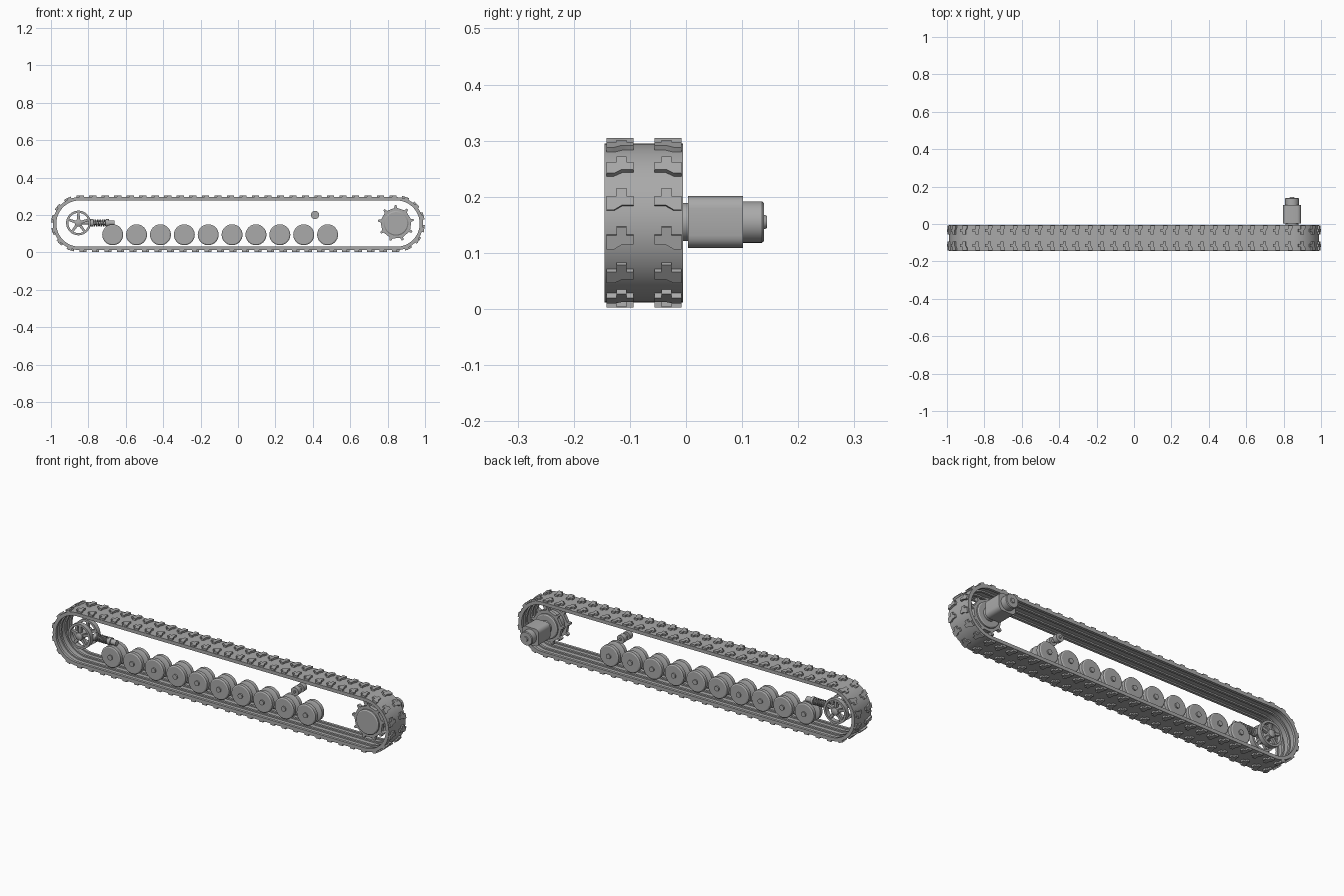
import bpy, bmesh, math
from math import pi, sin, cos
from mathutils import Vector

old = bpy.data.objects.get("Cube")
if old:
    bpy.data.objects.remove(old)

grey = bpy.data.materials.new("track_grey")
grey.use_nodes = True
grey.diffuse_color = (0.4, 0.4, 0.4, 1)
grey.node_tree.nodes["Principled BSDF"].inputs["Base Color"].default_value = (0.4, 0.4, 0.4, 1)

MID_Y, MID_Z = -0.075, 0.1535
HALF, RADIUS = 0.848, 0.1415
ARC = pi * RADIUS
LENGTH = 4 * HALF + 2 * ARC


def finish(bm, name):
    bmesh.ops.recalc_face_normals(bm, faces=bm.faces)
    mesh = bpy.data.meshes.new(name)
    bm.to_mesh(mesh)
    bm.free()
    mesh.materials.append(grey)
    obj = bpy.data.objects.new(name, mesh)
    bpy.context.collection.objects.link(obj)
    bpy.ops.object.select_all(action='DESELECT')
    obj.select_set(True)
    bpy.context.view_layer.objects.active = obj
    bpy.ops.object.shade_smooth_by_angle(angle=math.radians(32))
    return obj


def skin(bm, rings, closed=False):
    """Join rings of points with quads; cap the ends of an open run."""
    vs = [[bm.verts.new(p) for p in ring] for ring in rings]
    n = len(vs[0])
    for i in range(len(vs) if closed else len(vs) - 1):
        a, b = vs[i], vs[(i + 1) % len(vs)]
        for j in range(n):
            k = (j + 1) % n
            bm.faces.new((a[j], a[k], b[k], b[j]))
    if not closed:
        bm.faces.new(vs[0])
        bm.faces.new(vs[-1])


def lathe(bm, x, z, profile, sides=32, axis="y", closed=False, turn=0.0):
    """Turn (radius, distance) pairs about an axis along y or x."""
    rings = []
    for r, d in profile:
        ring = []
        for i in range(sides):
            a = 2 * pi * i / sides + turn
            if axis == "y":
                ring.append((x + r * cos(a), d, z + r * sin(a)))
            else:
                ring.append((d, x + r * cos(a), z + r * sin(a)))
        rings.append(ring)
    skin(bm, rings, closed)


def prism(bm, outline, y0, y1):
    skin(bm, [[(x, y, z) for x, z in outline] for y in (y0, y1)])


def on_track(s, h, y):
    """Point at distance s round the loop, h above the belt face."""
    s %= LENGTH
    if s < ARC / 2:
        a, cx = s / RADIUS, HALF
    elif s < ARC / 2 + 2 * HALF:
        a, cx = pi / 2, HALF - (s - ARC / 2)
    elif s < 1.5 * ARC + 2 * HALF:
        a, cx = pi / 2 + (s - ARC / 2 - 2 * HALF) / RADIUS, -HALF
    elif s < 1.5 * ARC + 4 * HALF:
        a, cx = 1.5 * pi, -HALF + s - 1.5 * ARC - 2 * HALF
    else:
        a, cx = (s - LENGTH) / RADIUS, HALF
    r = RADIUS + h
    return Vector((cx + r * cos(a), y, MID_Z + r * sin(a)))


# Belt: a ribbed cross-section swept round the loop
half_section = [(0, 0.07), (-0.018, 0.07), (-0.018, 0.056), (-0.011, 0.056),
                (-0.011, 0.028), (-0.018, 0.028), (-0.018, 0.016), (-0.011, 0.016)]
section = half_section + [(h, -y) for h, y in reversed(half_section)]
steps = 24
stations = []
for side in (0, 1):
    middle = side * (ARC + 2 * HALF)
    stations += [middle - ARC / 2 + ARC * i / steps for i in range(steps + 1)]
bm = bmesh.new()
skin(bm, [[on_track(s, h, MID_Y + y) for h, y in section] for s in stations], closed=True)
finish(bm, "belt")

# Tread lugs: mirrored pairs of stepped blocks
lug = [(-0.018, 0), (-0.018, 0.014), (-0.01, 0.028), (-0.01, 0.048), (0.006, 0.048),
       (0.006, 0.036), (0.02, 0.036), (0.02, 0.018), (0.006, 0.018), (0.006, 0)]
COUNT = 64
bm = bmesh.new()
for i in range(COUNT):
    s0 = 0.04 + LENGTH * i / COUNT
    for side in (-1, 1):
        skin(bm, [[on_track(s0 + u, h, MID_Y + side * (0.067 - v)) for u, v in lug]
                  for h in (-0.002, 0.0095)])
finish(bm, "tread_lugs")

# Road wheels: twin discs on a hub
wheel = [(0.013, -0.122), (0.013, -0.115), (0.05, -0.115), (0.056, -0.111), (0.056, -0.092),
         (0.05, -0.088), (0.024, -0.086)]
wheel += [(r, 2 * MID_Y - y) for r, y in reversed(wheel)]
for i in range(10):
    bm = bmesh.new()
    lathe(bm, -0.67 + i * 1.149 / 9, 0.094, wheel)
    finish(bm, "road_wheel_%d" % (i + 1))

# Return roller
roller = [(0.007, -0.118), (0.007, -0.112), (0.022, -0.112), (0.022, -0.086), (0.01, -0.086)]
roller += [(r, 2 * MID_Y - y) for r, y in reversed(roller)]
bm = bmesh.new()
lathe(bm, 0.412, 0.2, roller, 20)
finish(bm, "return_roller")

# Idler: two spoked rims on a common hub
IX, IZ = -0.853, 0.157
bm = bmesh.new()
for y in (-0.105, -0.045):
    a, b = y - 0.012, y + 0.012
    lathe(bm, IX, IZ, [(0.054, a), (0.066, a), (0.066, b), (0.054, b)], 40, closed=True)
    for k in range(5):
        t = pi / 2 + 2 * pi * k / 5
        d, n = Vector((cos(t), sin(t))), Vector((-sin(t), cos(t)))
        c = Vector((IX, IZ))
        prism(bm, [c + d * 0.012 + n * 0.008, c + d * 0.057 + n * 0.006,
                   c + d * 0.057 - n * 0.006, c + d * 0.012 - n * 0.008], y - 0.007, y + 0.007)
lathe(bm, IX, IZ, [(0.011, -0.125), (0.02, -0.12), (0.02, -0.03), (0.011, -0.025)], 24)
finish(bm, "idler_wheel")

# Tensioner: rod, end blocks and coil spring
bm = bmesh.new()
lathe(bm, MID_Y, IZ, [(0.009, IX), (0.009, -0.67)], 16, axis="x")
for x0, x1, r in ((-0.79, -0.775, 0.02), (-0.705, -0.69, 0.02), (-0.69, -0.66, 0.014)):
    lathe(bm, MID_Y, IZ, [(r, x0), (r, x1)], 20, axis="x")
finish(bm, "tensioner_rod")
bm = bmesh.new()
turns, per = 6, 16
rings = []
for i in range(turns * per + 1):
    a = 2 * pi * i / per
    x = -0.778 + 0.076 * i / (turns * per)
    rings.append([(x + 0.004 * sin(b), MID_Y + (0.016 + 0.004 * cos(b)) * cos(a),
                   IZ + (0.016 + 0.004 * cos(b)) * sin(a))
                  for b in (2 * pi * k / 6 for k in range(6))])
skin(bm, rings)
finish(bm, "tensioner_spring")

# Drive sprocket: drum with two toothed rings
SX, SZ = 0.845, 0.155
bm = bmesh.new()
lathe(bm, SX, SZ, [(0.06, -0.122), (0.066, -0.118), (0.066, -0.032), (0.06, -0.028)], 40)
for y in (-0.102, -0.048):
    outline = []
    for k in range(9):
        t = 2 * pi * k / 9 + 0.2
        for da, r in ((-0.25, 0.08), (-0.1, 0.082), (-0.05, 0.097), (0.05, 0.097),
                      (0.1, 0.082), (0.25, 0.08)):
            outline.append((SX + r * cos(t + da), SZ + r * sin(t + da)))
    prism(bm, outline, y - 0.009, y + 0.009)
finish(bm, "drive_sprocket")

# Drive motor: flange, rounded housing, end cap
bm = bmesh.new()
lathe(bm, SX, SZ, [(0.034, -0.03), (0.034, 0.006)], 32)
finish(bm, "motor_flange")
bm = bmesh.new()
corners = []
for q in range(4):
    for k in range(5):
        a = q * pi / 2 + k * pi / 8
        cx, cz = ((1, 1), (-1, 1), (-1, -1), (1, -1))[q]
        corners.append((SX + cx * 0.027 + 0.022 * cos(a), SZ + cz * 0.024 + 0.022 * sin(a)))
prism(bm, corners, 0.004, 0.102)
finish(bm, "motor_housing")
bm = bmesh.new()
lathe(bm, SX, SZ, [(0.037, 0.1), (0.037, 0.135), (0.034, 0.139), (0.013, 0.139), (0.011, 0.144)], 32)
finish(bm, "motor_cap")
